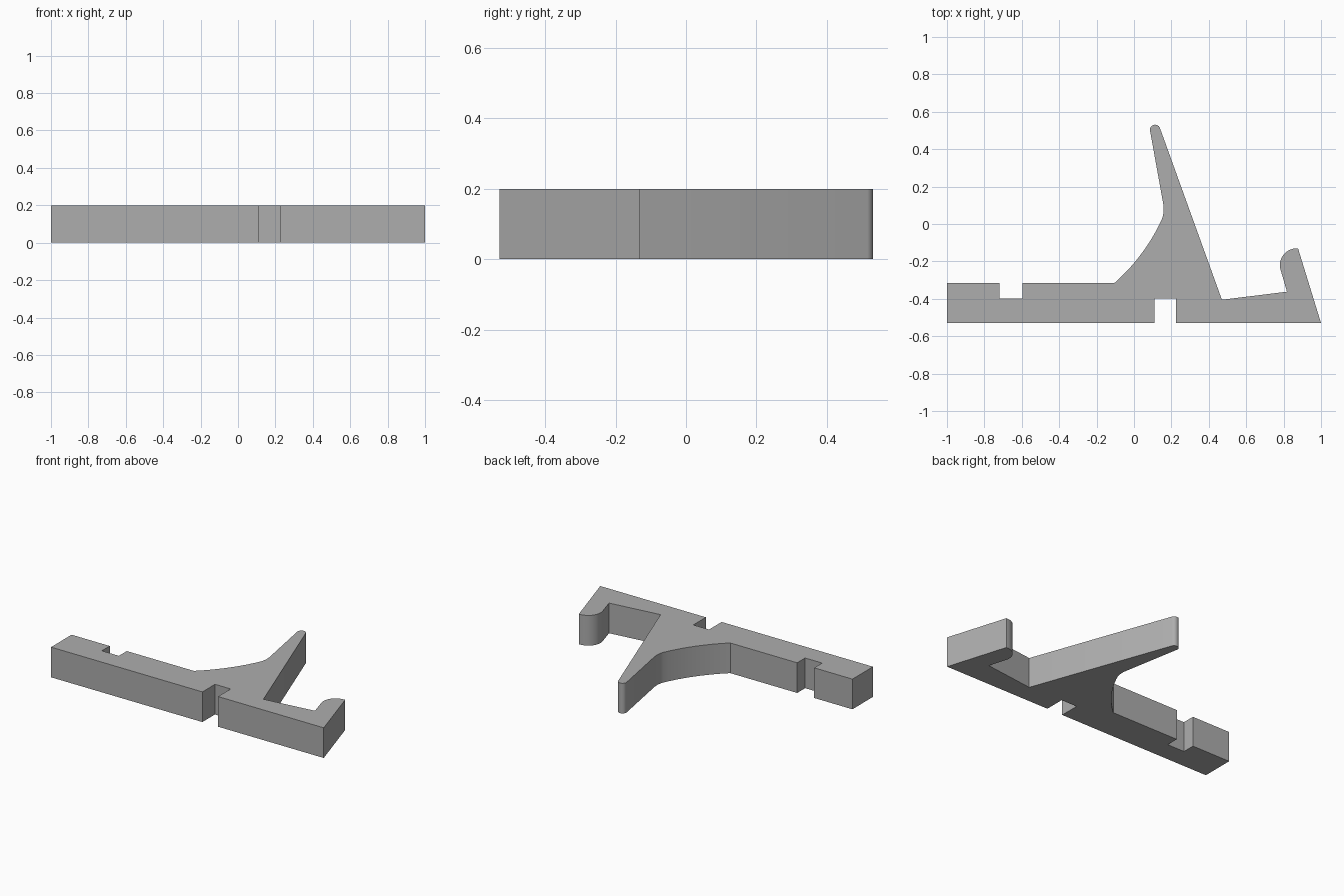
import bpy
import bmesh
from math import radians
from mathutils import Vector

cube = bpy.data.objects.get("Cube")
if cube:
    bpy.data.objects.remove(cube, do_unlink=True)

THICKNESS = 0.2


def arc(a, m, b, steps=10):
    """Points on the circular arc from a through m to b."""
    a, m, b = Vector(a), Vector(m), Vector(b)
    u, v = m - a, b - a
    d = 2 * u.cross(v)
    centre = a + Vector((v.y * u.length_squared - u.y * v.length_squared,
                         u.x * v.length_squared - v.x * u.length_squared)) / d
    start = a - centre
    # sweep is the sum of the two signed half turns
    sweep = -(start.angle_signed(m - centre) + (m - centre).angle_signed(b - centre))
    points = []
    for i in range(steps + 1):
        t = sweep * i / steps
        side = Vector((-start.y, start.x))
        from math import cos, sin
        points.append(tuple(centre + start * cos(t) + side * sin(t)))
    return points


# Base bar with the lower notch
outline = [(-1, -0.53), (0.11, -0.53), (0.11, -0.398), (0.225, -0.398),
           (0.225, -0.53), (1, -0.53)]
# Rounded end hook
outline += arc((0.877, -0.13), (0.806, -0.157), (0.781, -0.236))
# Sloping seat between hook and upright
outline += [(0.818, -0.362), (0.47, -0.405)]
# Upright with rounded tip
outline += arc((0.138, 0.515), (0.112, 0.531), (0.085, 0.503))
# Bend and curved brace at the back of the upright
outline += arc((0.156, 0.11), (0.158, 0.067), (0.149, 0.025), 6)
outline += arc((0.149, 0.025), (0.041, -0.157), (-0.104, -0.315), 14)[1:]
# Upper notch and bar end
outline += [(-0.595, -0.315), (-0.595, -0.398), (-0.72, -0.398),
            (-0.72, -0.315), (-1, -0.315)]

# Extrude the outline into a solid plate
bm = bmesh.new()
face = bm.faces.new([bm.verts.new((x, y, 0)) for x, y in outline])
result = bmesh.ops.extrude_face_region(bm, geom=[face])
top = [g for g in result["geom"] if isinstance(g, bmesh.types.BMVert)]
bmesh.ops.translate(bm, verts=top, vec=(0, 0, THICKNESS))
bmesh.ops.recalc_face_normals(bm, faces=bm.faces)
mesh = bpy.data.meshes.new("stand_profile")
bm.to_mesh(mesh)
bm.free()

stand = bpy.data.objects.new("stand_profile", mesh)
bpy.context.collection.objects.link(stand)

# Plain grey finish
grey = bpy.data.materials.new("plain_grey")
grey.use_nodes = True
colour = (0.42, 0.42, 0.42, 1)
grey.diffuse_color = colour
grey.node_tree.nodes["Principled BSDF"].inputs["Base Color"].default_value = colour
mesh.materials.append(grey)

# Smooth curved walls, keep corners sharp
bpy.ops.object.select_all(action="DESELECT")
stand.select_set(True)
bpy.context.view_layer.objects.active = stand
bpy.ops.object.shade_smooth_by_angle(angle=radians(25))
